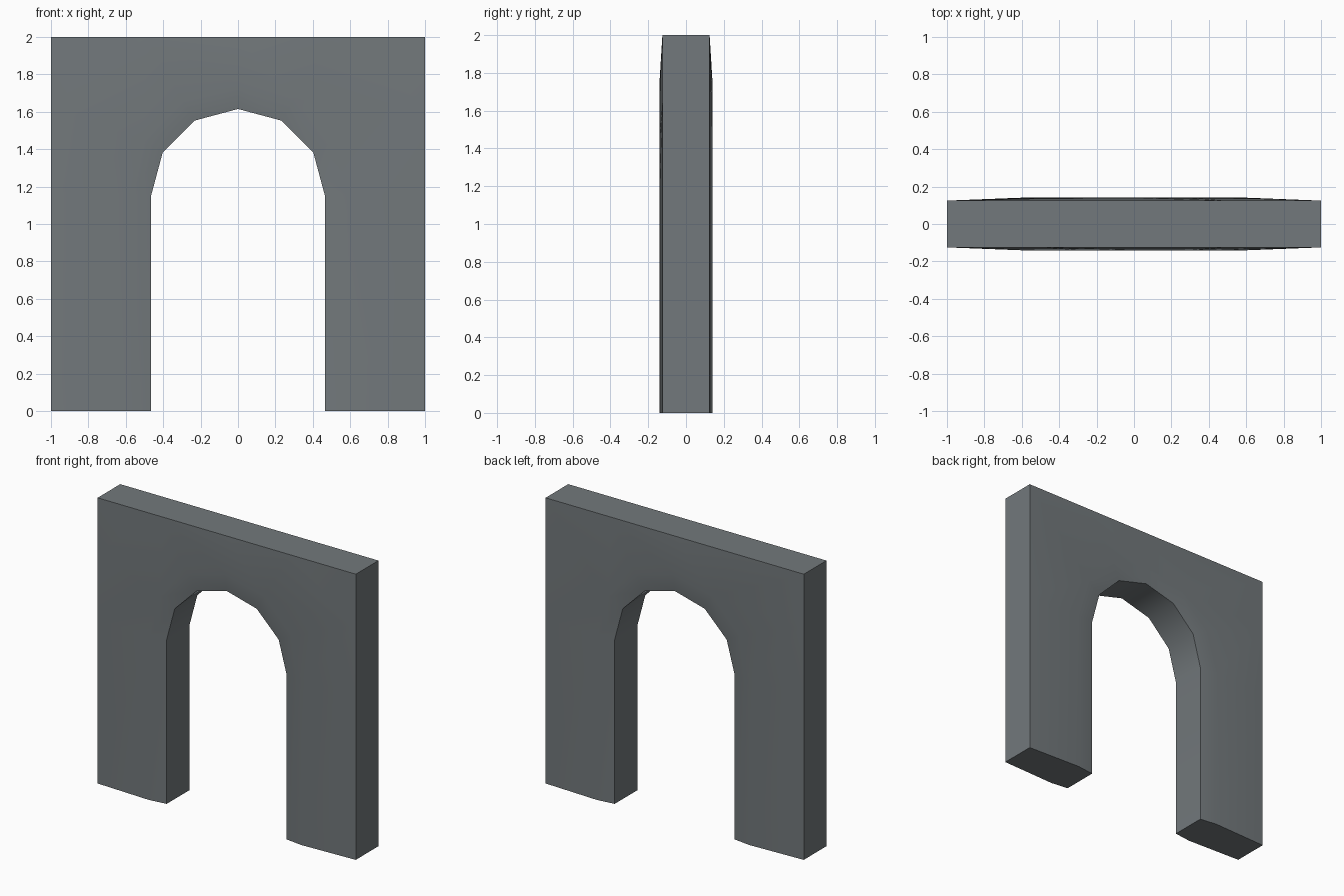
import bpy, bmesh, math

if "Cube" in bpy.data.objects:
    bpy.data.objects.remove(bpy.data.objects["Cube"])

SPRING, R_IN, R_RIDGE = 1.15, 0.465, 0.59   # arch spring height and radii
Y_EDGE, Y_RIDGE = 0.125, 0.141              # half thickness at edges and at the raised ridge


def arch(r):
    """Feet plus a seven-point half circle, right to left."""
    pts = [(r * math.cos(math.radians(a)), SPRING + r * math.sin(math.radians(a)))
           for a in range(0, 181, 30)]
    return [(r, 0)] + pts + [(-r, 0)]


inner, ridge = arch(R_IN), arch(R_RIDGE)
outer = [(1, 0), (1, SPRING), (1, 1.64), (0.49, 2), (0, 2),
         (-0.49, 2), (-1, 1.64), (-1, SPRING), (-1, 0)]
corners = {2: (1, 2), 5: (-1, 2)}           # square top corners between outer points

bm = bmesh.new()


def row(points, y):
    return [bm.verts.new((x, y, z)) for x, z in points]


# Closed cross-section of rows swept along the arch
loops = [row(inner, -Y_EDGE), row(ridge, -Y_RIDGE), row(outer, -Y_EDGE),
         row(outer, Y_EDGE), row(ridge, Y_RIDGE), row(inner, Y_EDGE)]
corner = {(k, i): bm.verts.new((c[0], y, c[1]))
          for i, c in corners.items() for k, y in ((2, -Y_EDGE), (3, Y_EDGE))}

for k in range(6):
    a, b = loops[k], loops[(k + 1) % 6]
    for i in range(8):
        if i in corners and k in (1, 2, 3):
            ca, cb = corner.get((k, i)), corner.get((k + 1, i))
            if ca and cb:                   # outside rim, split at the corner
                bm.faces.new((a[i], b[i], cb, ca))
                bm.faces.new((ca, cb, b[i + 1], a[i + 1]))
            elif cb:
                bm.faces.new((a[i], b[i], cb, b[i + 1], a[i + 1]))
            else:
                bm.faces.new((a[i], b[i], b[i + 1], a[i + 1], ca))
        else:
            bm.faces.new((a[i], b[i], b[i + 1], a[i + 1]))

# Undersides of the feet
for end in (0, -1):
    bm.faces.new([loop[end] for loop in loops])
bmesh.ops.recalc_face_normals(bm, faces=bm.faces)

mesh = bpy.data.meshes.new("arched_wall")
bm.to_mesh(mesh)
bm.free()
wall = bpy.data.objects.new("arched_wall", mesh)
bpy.context.collection.objects.link(wall)

stone = bpy.data.materials.new("slate grey")
stone.diffuse_color = (0.17, 0.19, 0.2, 1)
stone.use_nodes = True
stone.node_tree.nodes["Principled BSDF"].inputs["Base Color"].default_value = stone.diffuse_color
mesh.materials.append(stone)

# Smooth faces, sharp rims
bpy.context.view_layer.objects.active = wall
wall.select_set(True)
bpy.ops.object.shade_smooth_by_angle(angle=math.radians(40))
